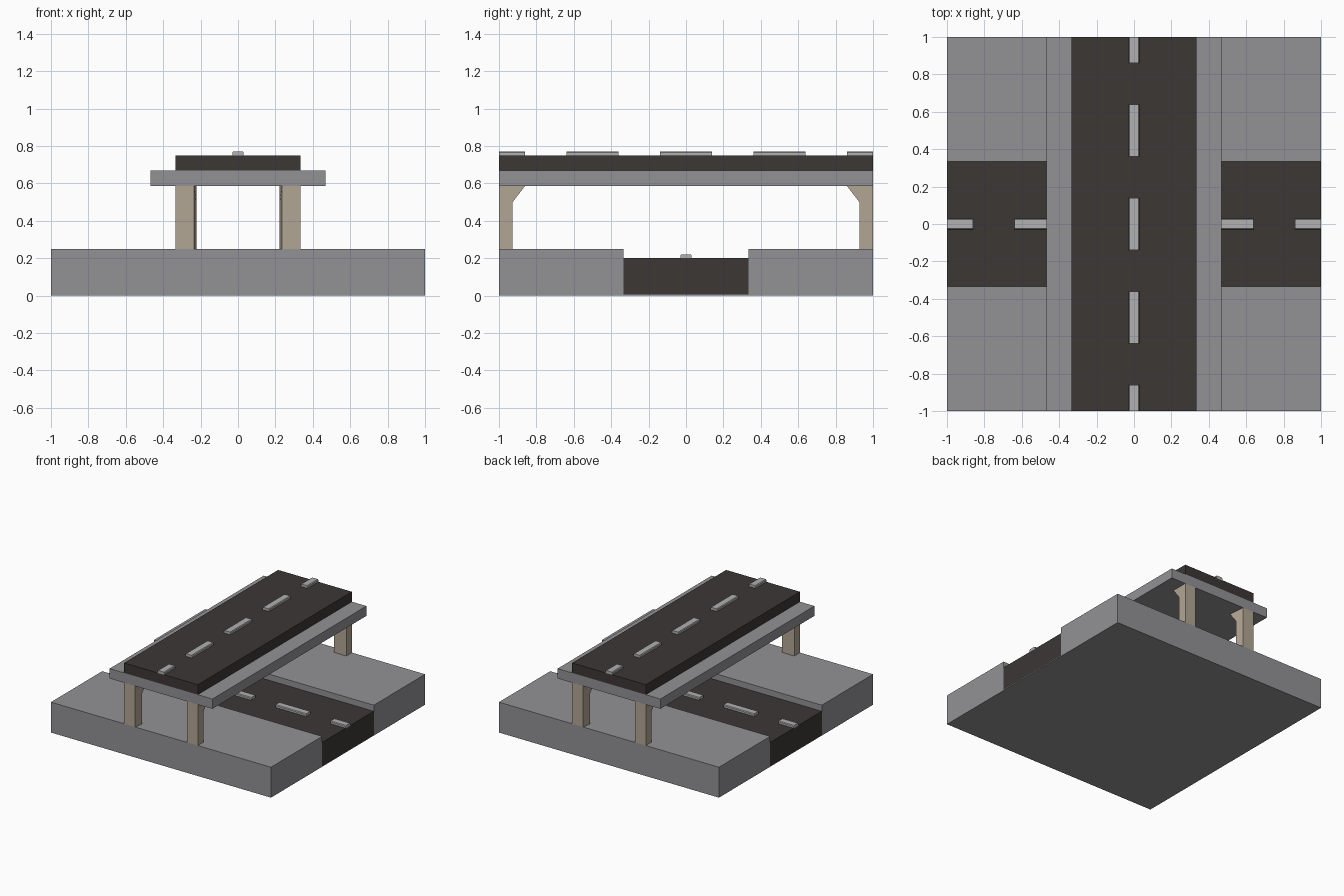
import bpy, bmesh

if "Cube" in bpy.data.objects:
    bpy.data.objects.remove(bpy.data.objects["Cube"])


def material(name, rgb):
    m = bpy.data.materials.new(name)
    m.diffuse_color = (*rgb, 1)
    m.use_nodes = True
    m.node_tree.nodes["Principled BSDF"].inputs["Base Color"].default_value = m.diffuse_color
    return m


concrete = material("concrete", (0.29, 0.29, 0.305))
asphalt = material("asphalt", (0.045, 0.038, 0.036))
paint = material("paint", (0.44, 0.44, 0.45))
stone = material("stone", (0.45, 0.38, 0.30))


def prism(name, profile, a, b, axis, mat):
    """Extrude a (horizontal, z) profile from a to b along x or y."""
    bm = bmesh.new()
    place = (lambda h, z, t: (t, h, z)) if axis == "x" else (lambda h, z, t: (h, t, z))
    n = len(profile)
    ends = [[bm.verts.new(place(h, z, t)) for h, z in profile] for t in (a, b)]
    bm.faces.new(ends[0])
    bm.faces.new(ends[1][::-1])
    for i in range(n):
        j = (i + 1) % n
        bm.faces.new((ends[0][i], ends[0][j], ends[1][j], ends[1][i]))
    bmesh.ops.recalc_face_normals(bm, faces=bm.faces[:])
    mesh = bpy.data.meshes.new(name)
    bm.to_mesh(mesh)
    bm.free()
    ob = bpy.data.objects.new(name, mesh)
    bpy.context.collection.objects.link(ob)
    mesh.materials.append(mat)
    return ob


def rect(w, z0, z1):
    return [(-w, z0), (w, z0), (w, z1), (-w, z1)]


# Ground block with a sunken channel for the lower road
prism("ground", [(-1, 0), (1, 0), (1, 0.25), (0.335, 0.25), (0.335, 0.005),
                 (-0.335, 0.005), (-0.335, 0.25), (-1, 0.25)], -1, 1, "x", concrete)
prism("lower_road", rect(0.335, 0.005, 0.2), -1, 1, "x", asphalt)

# Bridge deck and its road
prism("bridge_deck", rect(0.467, 0.587, 0.668), -1, 1, "y", concrete)
prism("upper_road", rect(0.335, 0.668, 0.75), -1, 1, "y", asphalt)

# Dashed centre lines with chamfered top edges
for road, axis, z in (("lower", "x", 0.2), ("upper", "y", 0.75)):
    profile = [(-0.03, z - 0.003), (0.03, z - 0.003), (0.03, z + 0.015),
               (0.025, z + 0.021), (-0.025, z + 0.021), (-0.03, z + 0.015)]
    for i in range(5):
        c = -1 + 0.5 * i
        prism(f"{road}_lane_dash_{i + 1}", profile, max(c - 0.14, -1),
              min(c + 0.14, 1), axis, paint)

# Pillars with a bracket at the top, inner side slightly tapered
for sy, end in ((-1, "front"), (1, "back")):
    for sx, side in ((-1, "left"), (1, "right")):
        profile = [(sy * y, z) for y, z in
                   ((1, 0.25), (0.927, 0.25), (0.927, 0.5), (0.86, 0.587), (1, 0.587))]
        pillar = prism(f"{end}_{side}_pillar", profile, sx * 0.223, sx * 0.335, "x", stone)
        for v in pillar.data.vertices:
            if abs(v.co.y) > 0.99 and abs(v.co.x) < 0.3:
                v.co.x = sx * 0.235
